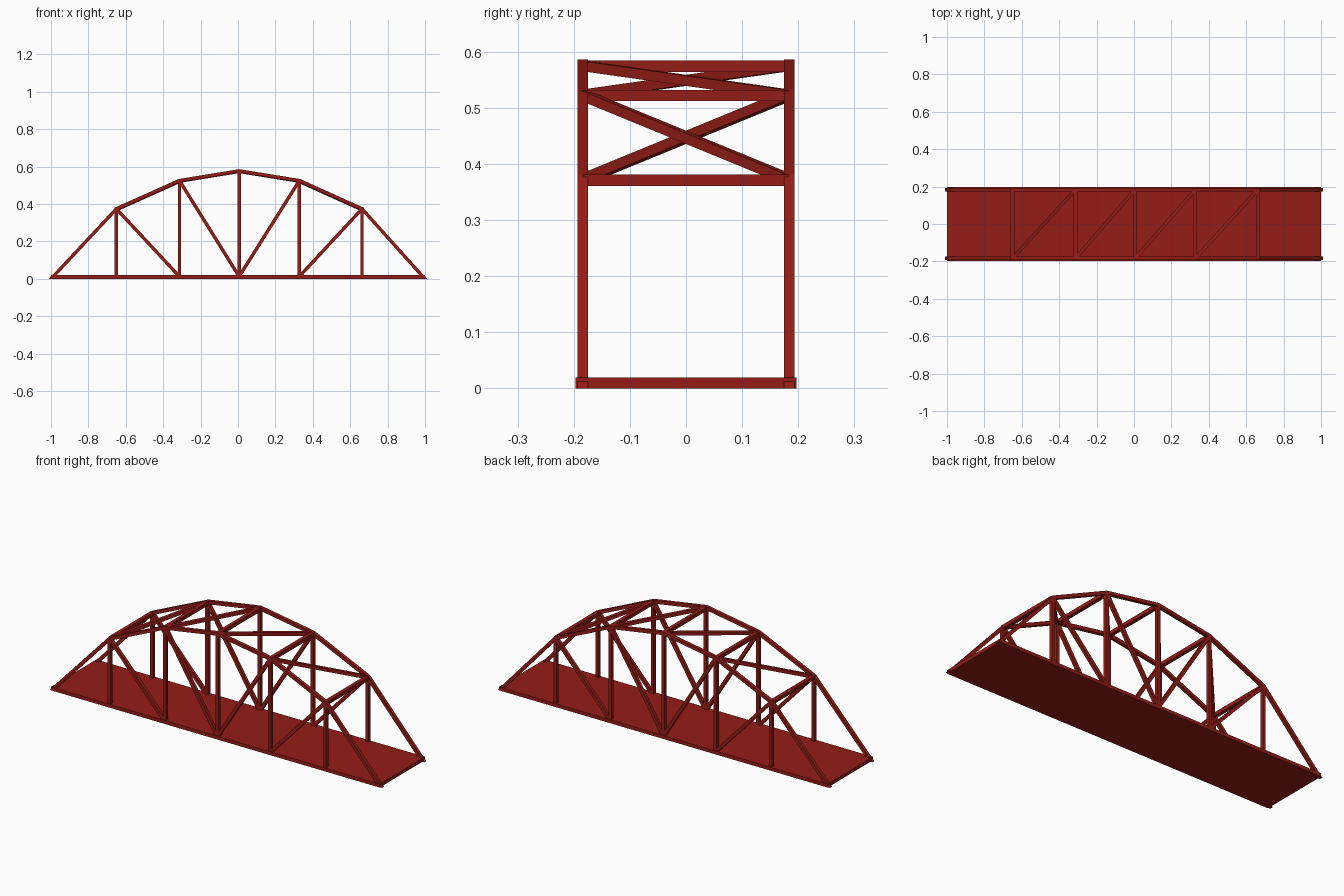
import bpy, bmesh
from mathutils import Vector, Matrix

if "Cube" in bpy.data.objects:
    bpy.data.objects.remove(bpy.data.objects["Cube"])

red = bpy.data.materials.new("red_paint")
red.diffuse_color = (0.30, 0.012, 0.008, 1)
red.use_nodes = True
red.node_tree.nodes["Principled BSDF"].inputs["Base Color"].default_value = red.diffuse_color

W = 0.018          # bar width
Y = 0.184          # truss plane offset
NODES = [(-0.99, 0.010), (-0.65, 0.374), (-0.313, 0.525), (0.006, 0.577),
         (0.328, 0.525), (0.663, 0.374), (0.99, 0.010)]


def finish(bm, name):
    bmesh.ops.recalc_face_normals(bm, faces=bm.faces)
    me = bpy.data.meshes.new(name)
    bm.to_mesh(me)
    bm.free()
    ob = bpy.data.objects.new(name, me)
    me.materials.append(red)
    bpy.context.collection.objects.link(ob)
    return ob


def bar(name, a, b, side, w=W):
    """Square bar from a to b; side is the direction kept across the bar."""
    a, b = Vector(a), Vector(b)
    z = (b - a).normalized()
    x = Vector(side)
    x = (x - z * x.dot(z)).normalized()
    y = z.cross(x)
    rot = Matrix((x, y, z)).transposed().to_4x4()
    m = Matrix.Translation((a + b) / 2) @ rot @ Matrix.Diagonal((w, w, (b - a).length, 1))
    bm = bmesh.new()
    bmesh.ops.create_cube(bm, size=1, matrix=m)
    return finish(bm, name)


def arch_chord(name, y):
    """Polygonal top chord with mitred joints."""
    pts = [Vector(p) for p in NODES]
    bm = bmesh.new()
    rings = []
    for i, p in enumerate(pts):
        if i in (0, len(pts) - 1):
            # feet are cut level with the deck underside
            q = pts[1] if i == 0 else pts[-2]
            d = (p - q).normalized()
            n = Vector((-d.y, d.x))
            if n.y < 0:
                n = -n
            ends = []
            for s in (1, -1):
                e = p + n * s * W / 2
                ends.append(e + d * (e.y / -d.y))
            up, lo = ends
        else:
            d1 = (p - pts[i - 1]).normalized()
            d2 = (pts[i + 1] - p).normalized()
            n1, n2 = Vector((-d1.y, d1.x)), Vector((-d2.y, d2.x))
            m = (n1 + n2).normalized()
            m *= W / 2 / m.dot(n1)
            up, lo = p + m, p - m
        rings.append([bm.verts.new((v.x, y + s * W / 2, v.y))
                      for v, s in ((up, -1), (up, 1), (lo, 1), (lo, -1))])
    for r, t in zip(rings, rings[1:]):
        for k in range(4):
            bm.faces.new((r[k], r[(k + 1) % 4], t[(k + 1) % 4], t[k]))
    bm.faces.new(rings[0])
    bm.faces.new(rings[-1])
    return finish(bm, name)


# Deck slab
bm = bmesh.new()
bmesh.ops.create_cube(bm, size=1, matrix=Matrix.Translation((0, 0, 0.0095))
                      @ Matrix.Diagonal((2, 0.394, 0.019, 1)))
finish(bm, "deck")

# Side trusses: chord, posts, web diagonals
for label, y in (("front", -Y), ("back", Y)):
    arch_chord(label + "_arch_chord", y)
    for x, z in NODES[1:-1]:
        bar(label + "_post", (x, y, 0.005), (x, y, z), (0, 1, 0))
    for top, foot in ((1, 2), (2, 3), (4, 3), (5, 4)):
        bar(label + "_web_diagonal", (NODES[top][0], y, NODES[top][1]),
            (NODES[foot][0], y, 0.012), (0, 1, 0))

# Overhead cross beams and diagonal bracing
top_nodes = NODES[1:-1]
for x, z in top_nodes:
    bar("cross_beam", (x, -Y, z - 0.003), (x, Y, z - 0.003), (1, 0, 0), 0.02)
for (x0, z0), (x1, z1) in zip(top_nodes, top_nodes[1:]):
    bar("top_bracing", (x0, -Y, z0 - 0.002), (x1, Y, z1 - 0.002), (0, 0, 1))
